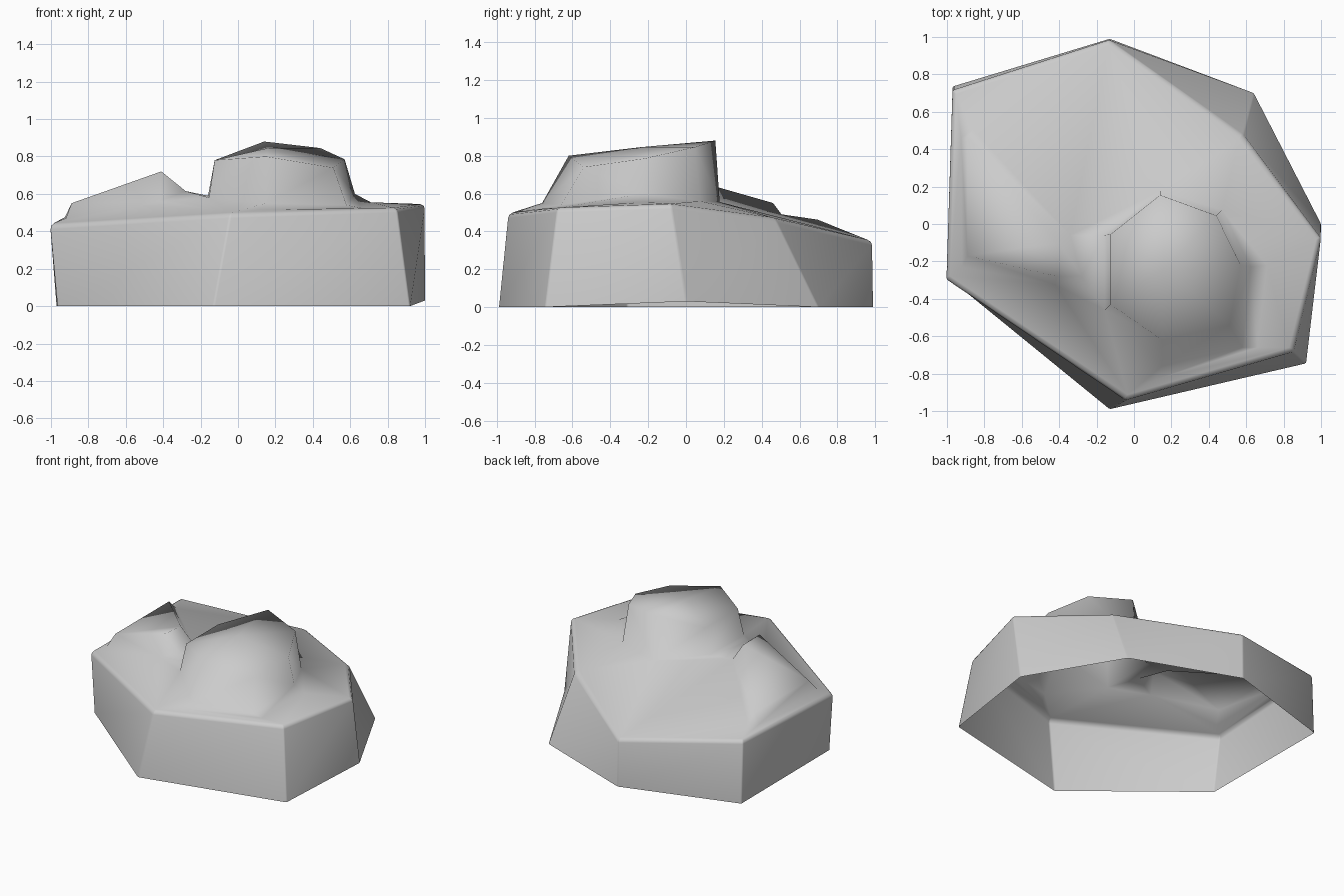
import bpy, bmesh, math
from mathutils import Vector
from mathutils.geometry import delaunay_2d_cdt

if "Cube" in bpy.data.objects:
    bpy.data.objects.remove(bpy.data.objects["Cube"])

# Ground outline: foot of the wall and its upper rim, counter-clockwise
foot = [(-.965, -.31, 0), (-.13, -.99, 0), (.92, -.745, 0), (1, 0, .03),
        (.64, .70, 0), (-.13, .99, 0), (-.97, .735, 0)]
rim = [(-1.005, -.295, .435), (-.04, -.94, .495), (.85, -.68, .525), (1, -.08, .545),
       (.58, .47, .47), (-.13, .985, .35), (-.97, .715, .46)]

# Tall boulder: rings at its foot and its top edge
tower_foot = [(-.16, -.06, .59), (.14, .178, .555), (.47, .075, .56), (.625, -.23, .60),
              (.58, -.66, .54), (.15, -.76, .55), (-.155, -.46, .58)]
tower_top = [(-.125, -.055, .78), (.14, .155, .88), (.44, .045, .845), (.57, -.22, .785),
             (.51, -.54, .74), (.15, -.62, .80), (-.125, -.43, .78)]

# Low slanted slab on the left
slab_foot = [(-.92, -.23, .47), (-.42, -.325, .56), (-.28, -.28, .615),
             (-.34, -.06, .60), (-.86, .505, .49), (-.925, .46, .475)]
slab_top = [(-.89, -.17, .55), (-.41, -.28, .72), (-.40, -.10, .71), (-.89, .46, .55)]

# Terrain surface: height points joined by triangles, keeping the ridge lines
pts, edges = [], []


def add_loop(loop):
    start, n = len(pts), len(loop)
    pts.extend(loop)
    edges.extend((start + i, start + (i + 1) % n) for i in range(n))


for loop in (rim, tower_foot, tower_top, slab_foot, slab_top):
    add_loop(loop)
# Top of the boulder, and the shallow skirt on its right and front
pts += [(.16, -.24, .845), (.71, -.22, .555), (.66, -.66, .525), (.12, -.83, .515)]

out = delaunay_2d_cdt([Vector(p[:2]) for p in pts], edges, [], 0, 1e-5)
bm = bmesh.new()
verts = [bm.verts.new((co.x, co.y, pts[src[0]][2] if src else .5))
         for co, src in zip(out[0], out[3])]
for tri in out[2]:
    bm.faces.new([verts[i] for i in tri])

# Side wall, open underneath
n = len(rim)
low = [bm.verts.new(p) for p in foot]
for i in range(n):
    j = (i + 1) % n
    bm.faces.new((low[i], low[j], verts[j], verts[i]))
bmesh.ops.recalc_face_normals(bm, faces=bm.faces)

# Worn rim, with much tighter wall corners
weight = bm.edges.layers.float.new("bevel_weight_edge")
top_ring, low_ring = set(verts[:n]), set(low)
for e in bm.edges:
    ends = set(e.verts)
    if len(e.link_faces) == 2 and ends <= top_ring | low_ring and e.calc_face_angle(0) > .3:
        e[weight] = 1 if ends <= top_ring else .35

mesh = bpy.data.meshes.new("rock")
bm.to_mesh(mesh)
bm.free()
rock = bpy.data.objects.new("rock", mesh)
bpy.context.collection.objects.link(rock)
bev = rock.modifiers.new("worn_edges", 'BEVEL')
bev.limit_method = 'WEIGHT'
bev.width = .025
bev.segments = 2

bpy.context.view_layer.objects.active = rock
rock.select_set(True)
bpy.ops.object.shade_smooth_by_angle(angle=math.radians(85))
